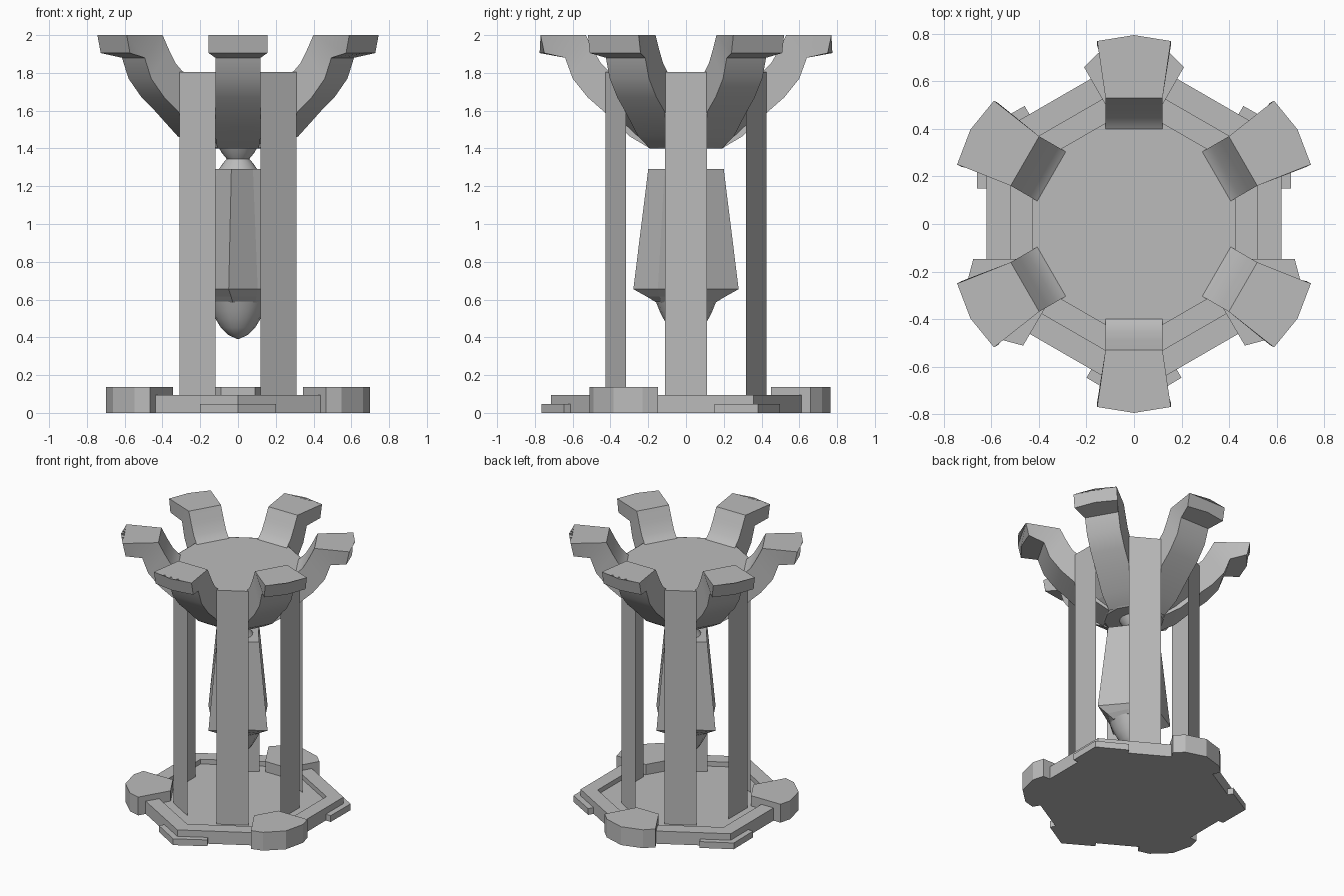
import bpy, bmesh
from math import cos, sin, radians, pi

cube = bpy.data.objects.get("Cube")
if cube:
    bpy.data.objects.remove(cube, do_unlink=True)

stone = bpy.data.materials.new("grey_stone")
stone.use_nodes = True
GREY = (0.5, 0.5, 0.5, 1)
stone.diffuse_color = GREY
stone.node_tree.nodes["Principled BSDF"].inputs["Base Color"].default_value = GREY


def loft(name, rings, turn=0, caps=True, smooth=None):
    """Skin a list of equal-length point rings, turned about z by some degrees."""
    bm = bmesh.new()
    c, s = cos(radians(turn)), sin(radians(turn))
    rows = [[bm.verts.new((x * c - y * s, x * s + y * c, z)) for x, y, z in ring]
            for ring in rings]
    for low, high in zip(rows, rows[1:]):
        n = len(low)
        for i in range(n):
            j = (i + 1) % n
            bm.faces.new((low[i], low[j], high[j], high[i]))
    if caps:
        bm.faces.new(rows[0][::-1])
        bm.faces.new(rows[-1])
    bmesh.ops.recalc_face_normals(bm, faces=bm.faces)
    mesh = bpy.data.meshes.new(name)
    bm.to_mesh(mesh)
    bm.free()
    mesh.materials.append(stone)
    if smooth:
        mesh.shade_smooth()
        mesh.set_sharp_from_angle(angle=radians(smooth))
    obj = bpy.data.objects.new(name, mesh)
    bpy.context.collection.objects.link(obj)
    return obj


def lathe(name, profile, sides, first=0, smooth=None):
    """Turn an (r, z) profile into a solid with the given number of sides."""
    angles = [radians(first) + 2 * pi * i / sides for i in range(sides)]
    return loft(name, [[(r * cos(a), r * sin(a), z) for a in angles]
                       for r, z in profile], smooth=smooth)


def prism(name, outline, z0, z1, turn):
    return loft(name, [[(x, y, z) for x, y in outline] for z in (z0, z1)], turn)


def mirrored(half):
    """Close a half outline (r, t) across the radial axis."""
    return half + [(r, -t) for r, t in reversed(half) if t]


# Hexagonal base tray with a raised rim
to_corner = 1 / cos(pi / 6)
tray = [(0.62, 0), (0.62, 0.095), (0.52, 0.095), (0.52, 0.06), (0.1, 0.06)]
lathe("base_tray", [(r * to_corner, z) for r, z in tray], 6, 30)

# Base corners: tall rounded blocks alternate with low angled plates
block = mirrored([(0.45, 0.09), (0.66, 0.21), (0.72, 0.15), (0.765, 0)])
plate = mirrored([(0.65, 0), (0.56, 0.15), (0.647, 0.2), (0.765, 0)])
for k in range(3):
    prism(f"corner_block_{k + 1}", block, 0, 0.137, 90 + 120 * k)
    prism(f"corner_plate_{k + 1}", plate, 0, 0.047, 30 + 120 * k)

# Six flat panel pillars
for k in range(6):
    panel = [(0.43, -0.11, 0.06), (0.43, 0.11, 0.06),
             (0.43, 0.11, 1.805), (0.43, -0.11, 1.805)]
    loft(f"pillar_{k + 1}", [panel], 60 * k, caps=False)
    mesh = bpy.data.objects[f"pillar_{k + 1}"].data
    bm = bmesh.new()
    bm.from_mesh(mesh)
    bm.faces.new(bm.verts[:])
    bm.to_mesh(mesh)
    bm.free()

# Twelve-sided bowl closed by a flat lid
lathe("bowl", [(0.2, 1.4), (0.3, 1.475), (0.44, 1.62), (0.443, 1.805)], 12, 15)

# Six curved claw arms: (outer r, z), (inner r, z), half width, tip bulge
sections = [((0.19, 1.4), (0.2, 1.6), 0.11, 0),
            ((0.30, 1.465), (0.3, 1.75), 0.12, 0),
            ((0.44, 1.6), (0.41, 1.81), 0.12, 0),
            ((0.52, 1.67), (0.45, 1.85), 0.12, 0),
            ((0.60, 1.77), (0.49, 1.92), 0.12, 0),
            ((0.64, 1.88), (0.53, 2.0), 0.12, 0),
            ((0.75, 1.905), (0.77, 2.0), 0.155, 0.025)]
for k in range(6):
    rings = []
    for (ro, zo), (ri, zi), w, bulge in sections:
        rings.append([(ro, -w, zo), (ro + bulge, 0, zo), (ro, w, zo),
                      (ri, w, zi), (ri + bulge, 0, zi), (ri, -w, zi)])
    loft(f"claw_arm_{k + 1}", rings, 30 + 60 * k, smooth=25)

# Hourglass neck under the bowl
lathe("neck", [(0.105, 1.41), (0.085, 1.375), (0.06, 1.345), (0.085, 1.315),
               (0.105, 1.285)], 16, smooth=40)


# Hanging weight: four-ridged tapered body, flared underside, rounded tip
def star(ridge, valley, z):
    return [((ridge, valley)[i % 2] * cos(radians(80 + 45 * i)),
             (ridge, valley)[i % 2] * sin(radians(80 + 45 * i)), z) for i in range(8)]


loft("hanging_weight", [star(0.16, 0.16, 0.585), star(0.21, 0.17, 0.615),
                        star(0.283, 0.182, 0.655), star(0.203, 0.138, 1.29)])
lathe("weight_tip", [(0.002, 0.39), (0.05, 0.412), (0.09, 0.45), (0.12, 0.5),
                     (0.14, 0.54), (0.16, 0.59)], 16, smooth=40)
